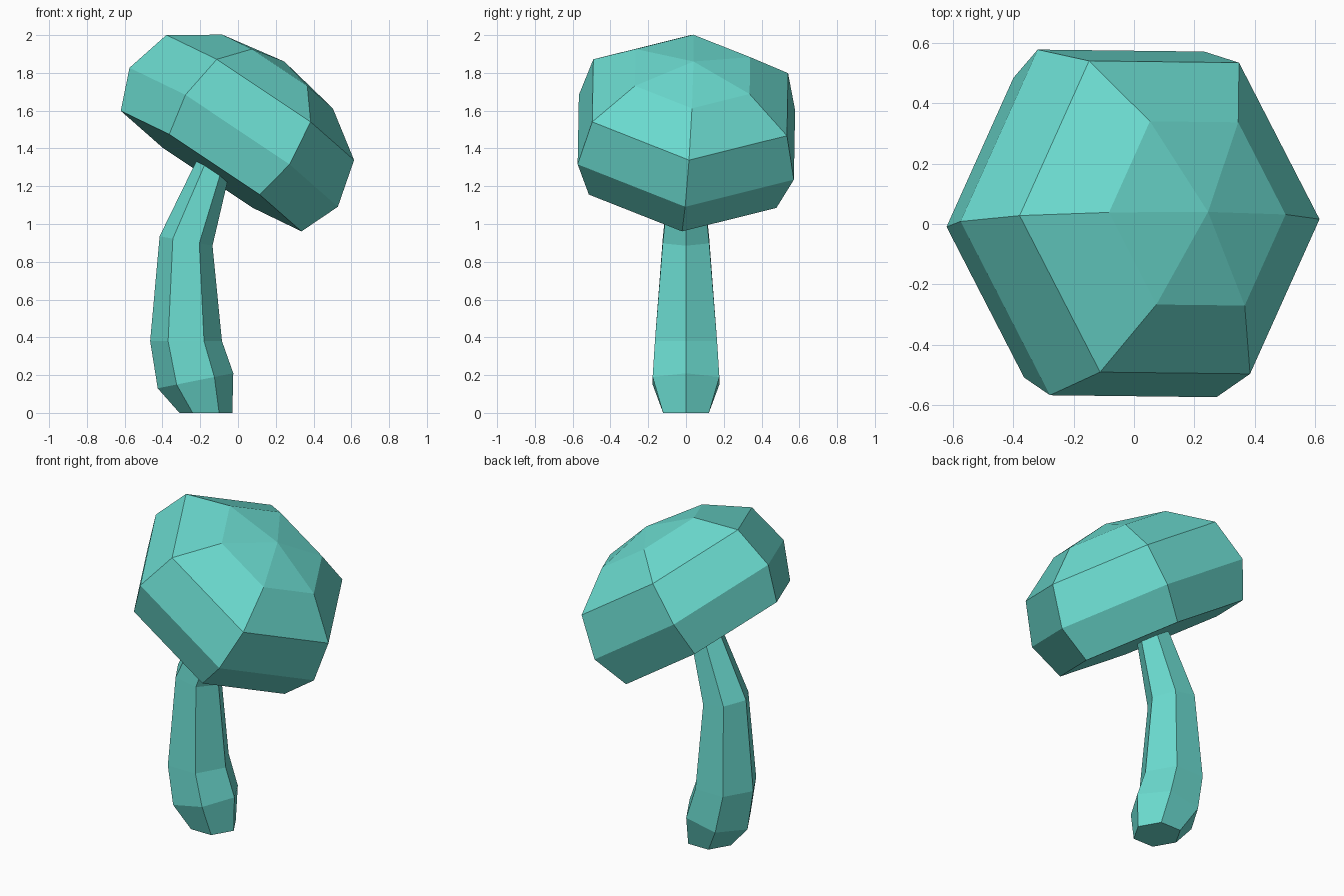
import bpy, bmesh, math
from mathutils import Vector

if "Cube" in bpy.data.objects:
    bpy.data.objects.remove(bpy.data.objects["Cube"])

teal = bpy.data.materials.new("teal")
teal.diffuse_color = (0.145, 0.70, 0.62, 1)
teal.use_nodes = True
teal.node_tree.nodes["Principled BSDF"].inputs["Base Color"].default_value = teal.diffuse_color
SIDES = 6


def hex_ring(bm, centre, u, v):
    ring = []
    for i in range(SIDES):
        a = 2 * math.pi * i / SIDES
        ring.append(bm.verts.new(centre + u * math.cos(a) + v * math.sin(a)))
    return ring


def loft(name, frames, apex=None):
    """Flat-faced six-sided skin through (centre, u, v) frames."""
    bm = bmesh.new()
    rings = [hex_ring(bm, *f) for f in frames]
    bm.faces.new(rings[0])
    for lo, hi in zip(rings, rings[1:]):
        for i in range(SIDES):
            j = (i + 1) % SIDES
            bm.faces.new((lo[i], lo[j], hi[j], hi[i]))
    top = rings[-1]
    if apex is None:
        bm.faces.new(top)
    else:
        tip = bm.verts.new(apex)
        for i in range(SIDES):
            bm.faces.new((top[i], top[(i + 1) % SIDES], tip))
    bmesh.ops.recalc_face_normals(bm, faces=bm.faces)
    mesh = bpy.data.meshes.new(name)
    bm.to_mesh(mesh)
    bm.free()
    mesh.materials.append(teal)
    obj = bpy.data.objects.new(name, mesh)
    bpy.context.collection.objects.link(obj)


# Tilted cap: distance along the axis and radius of each ring
base = Vector((-0.1425, -0.015, 1.28))
axis = Vector((0.3875, 0.055, 0.58)).normalized()
u = Vector((0.831, -0.01, -0.556))
u = (u - axis * u.dot(axis)).normalized()
v = axis.cross(u)
profile = [(0, 0.575), (0.216, 0.663), (0.47, 0.597), (0.636, 0.3515)]
loft("mushroom_cap", [(base + axis * d, u * r, v * r) for d, r in profile],
     base + axis * 0.70)

# Bent stem: left and right corner (x, z) of each ring
corners = [(-0.31, 0, -0.03, 0), (-0.425, 0.13, -0.025, 0.21),
           (-0.465, 0.38, -0.085, 0.38), (-0.415, 0.935, -0.135, 0.885),
           (-0.20, 1.375, -0.045, 1.27)]
frames = []
for xl, zl, xr, zr in corners:
    left, right = Vector((xl, 0, zl)), Vector((xr, 0, zr))
    half = (right - left) / 2
    frames.append(((left + right) / 2, half, Vector((0, half.length, 0))))
loft("mushroom_stem", frames)
